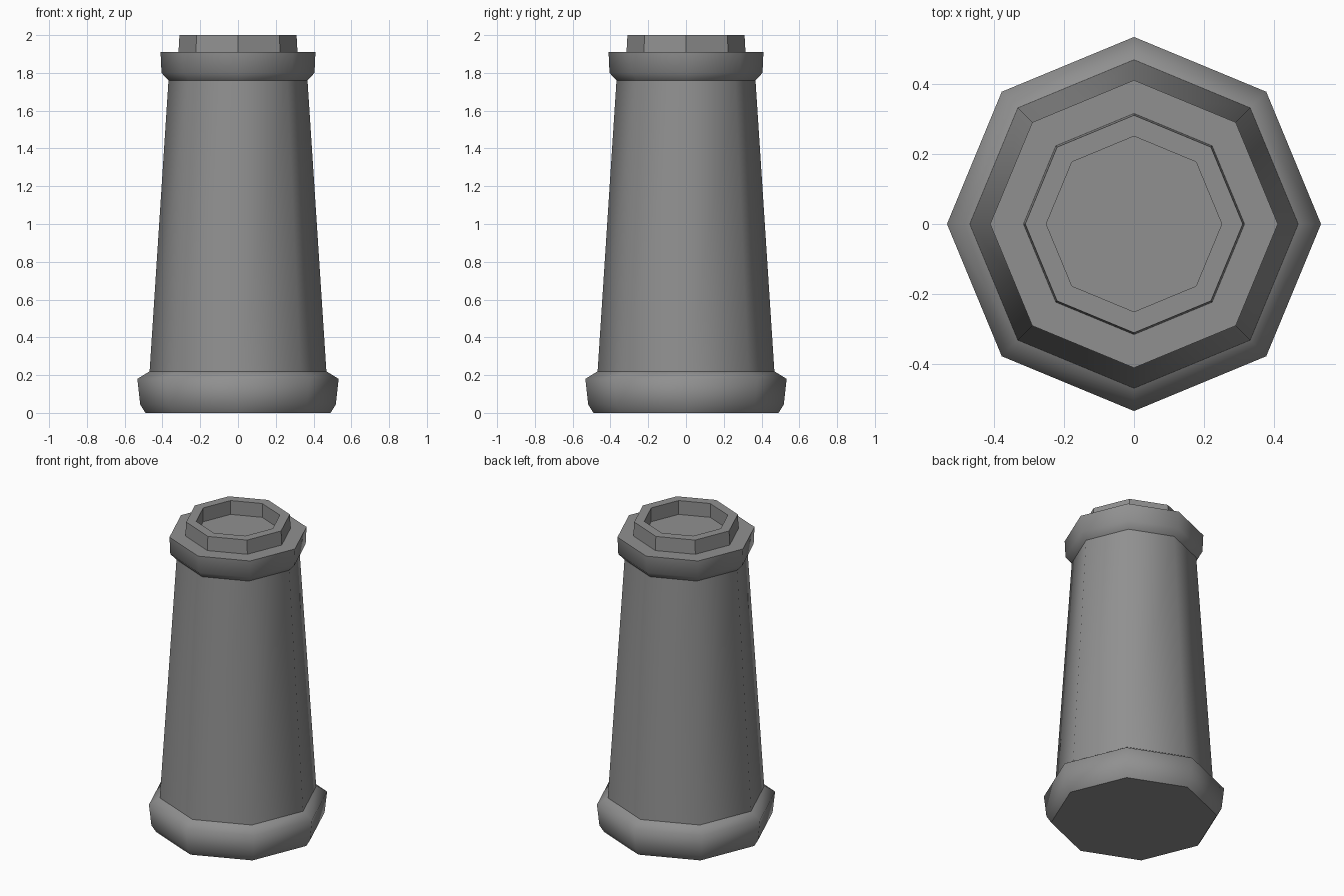
import bpy, bmesh, math

SIDES = 8

cube = bpy.data.objects.get("Cube")
if cube:
    bpy.data.objects.remove(cube, do_unlink=True)

stone = bpy.data.materials.new("grey_clay")
stone.use_nodes = True
GREY = (0.28, 0.28, 0.28, 1)
stone.diffuse_color = GREY
stone.node_tree.nodes["Principled BSDF"].inputs["Base Color"].default_value = GREY


def octagon_part(name, profile, cap_start=False, cap_end=False, smooth=True):
    """Turn a (radius, height) profile into an eight-sided shell."""
    bm = bmesh.new()
    rings = []
    for r, z in profile:
        angles = [math.tau * i / SIDES for i in range(SIDES)]
        rings.append([bm.verts.new((r * math.cos(a), r * math.sin(a), z)) for a in angles])
    for (lo, hi), (p, q) in zip(zip(rings, rings[1:]), zip(profile, profile[1:])):
        for i in range(SIDES):
            j = (i + 1) % SIDES
            face = bm.faces.new((lo[i], lo[j], hi[j], hi[i]))
            # Level ledges stay flat so their rims are crisp
            face.smooth = smooth and p[1] != q[1]
    if cap_start:
        bm.faces.new(rings[0][::-1])
    if cap_end:
        bm.faces.new(rings[-1])
    mesh = bpy.data.meshes.new(name)
    bm.to_mesh(mesh)
    bm.free()
    mesh.materials.append(stone)
    obj = bpy.data.objects.new(name, mesh)
    bpy.context.collection.objects.link(obj)
    return obj


# Rounded foot with a sloped shoulder
octagon_part("base", [(0.49, 0), (0.518, 0.045), (0.533, 0.18), (0.468, 0.22)], cap_start=True)
# Tapering shaft
octagon_part("shaft", [(0.468, 0.22), (0.368, 1.76)])
# Flared collar with a level ledge
octagon_part("collar", [(0.368, 1.76), (0.405, 1.80), (0.41, 1.91), (0.315, 1.91)])
# Raised rim and its sunken floor
octagon_part("rim", [(0.315, 1.91), (0.31, 2.0), (0.25, 2.0), (0.25, 1.91)],
             cap_end=True, smooth=False)
